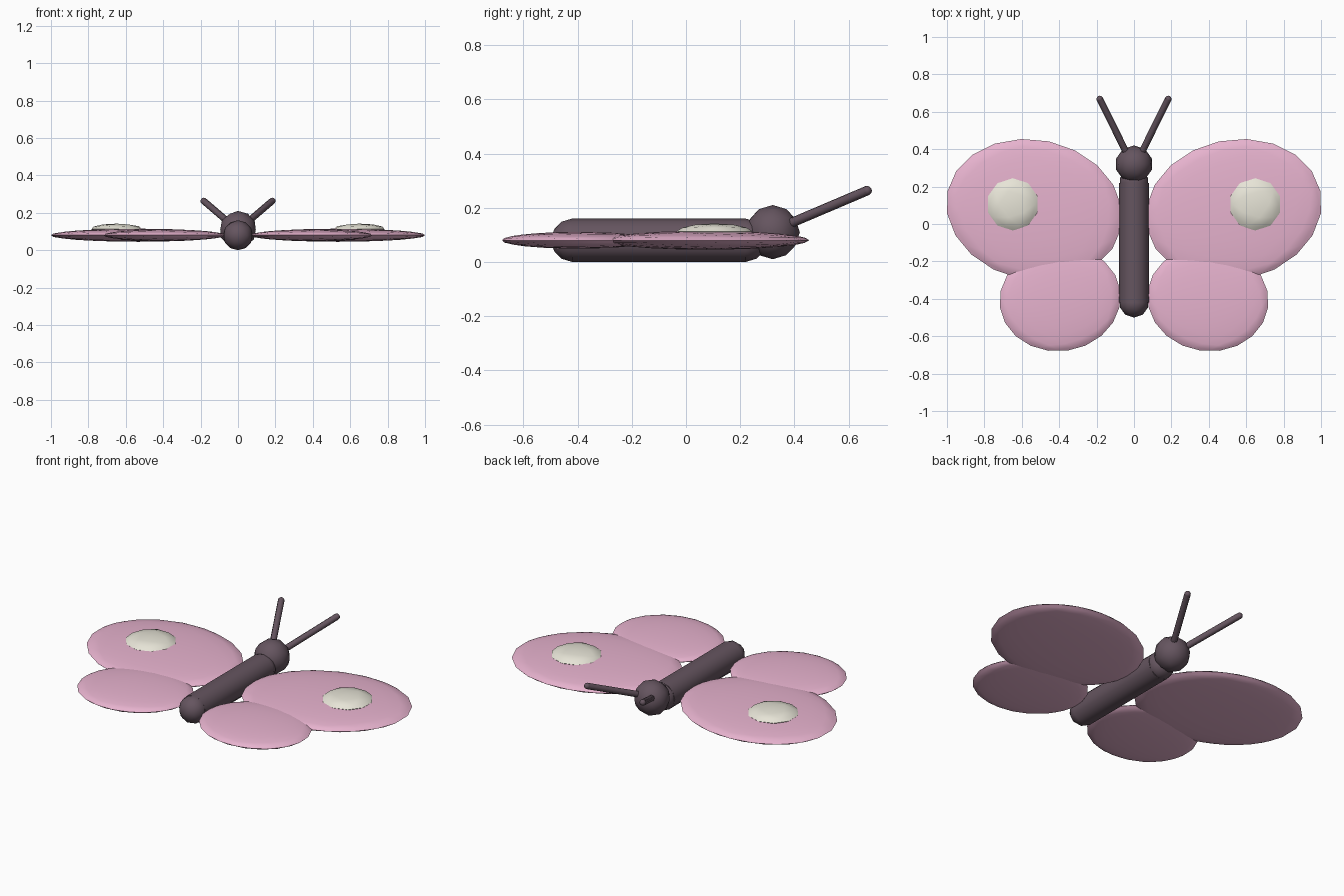
import bpy, bmesh
from math import radians
from mathutils import Matrix, Vector

if "Cube" in bpy.data.objects:
    bpy.data.objects.remove(bpy.data.objects["Cube"])


def material(name, rgb):
    m = bpy.data.materials.new(name)
    m.diffuse_color = (*rgb, 1)
    m.use_nodes = True
    m.node_tree.nodes["Principled BSDF"].inputs["Base Color"].default_value = m.diffuse_color
    return m


PINK = material("wing_pink", (0.80, 0.45, 0.62))
MAUVE = material("body_mauve", (0.13, 0.09, 0.115))
CREAM = material("spot_cream", (0.80, 0.78, 0.68))


def finish(bm, name, mat):
    bmesh.ops.recalc_face_normals(bm, faces=bm.faces)
    mesh = bpy.data.meshes.new(name)
    bm.to_mesh(mesh)
    bm.free()
    mesh.materials.append(mat)
    ob = bpy.data.objects.new(name, mesh)
    bpy.context.collection.objects.link(ob)
    bpy.ops.object.select_all(action='DESELECT')
    ob.select_set(True)
    bpy.context.view_layer.objects.active = ob
    bpy.ops.object.shade_smooth_by_angle(angle=radians(50))
    return ob


def blob(name, mat, centre, size, subdiv=2, turn=0, mirror=False):
    """Scaled faceted ball, turned about z; optionally mirrored across x."""
    bm = bmesh.new()
    m = (Matrix.Translation(centre) @ Matrix.Rotation(radians(turn), 4, 'Z')
         @ Matrix.Diagonal((*size, 1)))
    sides = [m, Matrix.Scale(-1, 4, (1, 0, 0)) @ m] if mirror else [m]
    for s in sides:
        bmesh.ops.create_icosphere(bm, subdivisions=subdiv, radius=1, matrix=s)
    return finish(bm, name, mat)


def capsule(name, mat, a, b, r, sides, ends):
    """Rod from a to b with ball ends at the listed points."""
    a, b = Vector(a), Vector(b)
    bm = bmesh.new()
    rot = (b - a).to_track_quat('Z', 'Y').to_matrix().to_4x4()
    bmesh.ops.create_cone(bm, cap_ends=True, segments=sides, radius1=r, radius2=r,
                          depth=(b - a).length,
                          matrix=Matrix.Translation((a + b) / 2) @ rot)
    for p in ends:
        bmesh.ops.create_icosphere(bm, subdivisions=2, radius=r,
                                   matrix=Matrix.Translation(p))
    return finish(bm, name, mat)


# body and head
tail, neck = (0, -0.42, 0.08), (0, 0.22, 0.08)
capsule("body", MAUVE, tail, neck, 0.08, 12, [tail, neck])
blob("head", MAUVE, (0, 0.32, 0.11), (0.1, 0.1, 0.1))

# antennae
for side, label in ((-1, "left"), (1, "right")):
    tip = (side * 0.183, 0.668, 0.263)
    capsule(label + "_antenna", MAUVE, (side * 0.03, 0.36, 0.132), tip, 0.018, 8, [tip])

# wings, mirrored in pairs
blob("fore_wings", PINK, (0.533, 0.075, 0.08), (0.475, 0.375, 0.035), 3, 12, True)
blob("hind_wings", PINK, (0.395, -0.40, 0.08), (0.325, 0.28, 0.031), 3, -8, True)

# wing spots
blob("wing_spots", CREAM, (0.648, 0.105, 0.113), (0.14, 0.14, 0.029), 2, 0, True)
